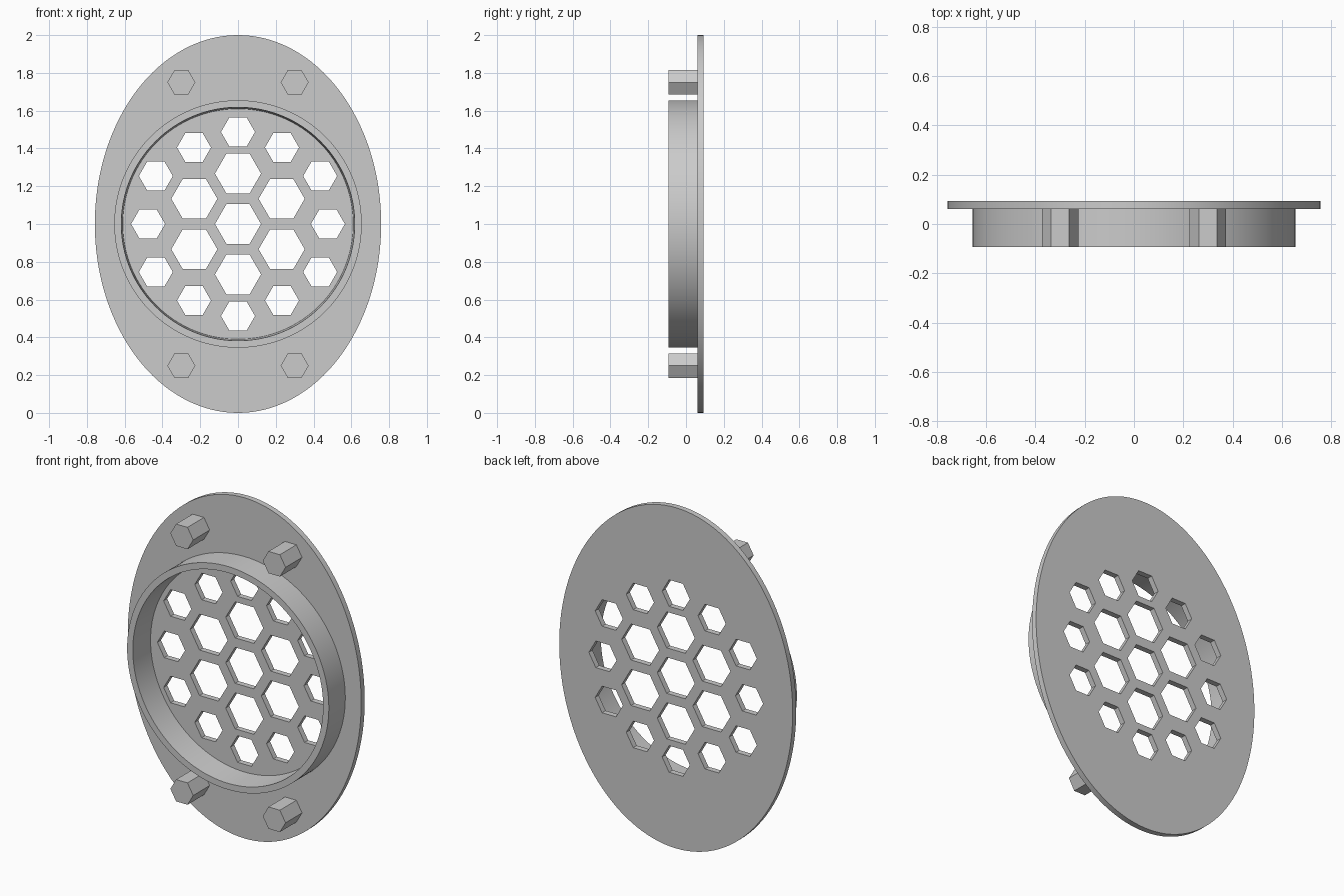
import bpy, bmesh
from math import cos, sin, pi, radians

cube = bpy.data.objects.get("Cube")
if cube:
    bpy.data.objects.remove(cube, do_unlink=True)

GREY = (0.6, 0.6, 0.6, 1)
grey = bpy.data.materials.new("plain_grey")
grey.use_nodes = True
grey.diffuse_color = GREY
grey.node_tree.nodes["Principled BSDF"].inputs["Base Color"].default_value = GREY

FRONT, FACE, BACK = -0.093, 0.06, 0.093   # depths along y
MID = 1.0                                 # height of the centre


def loop(bm, cx, cz, rx, rz, y, sides):
    """Ring of vertices in a plane facing the front."""
    return [bm.verts.new((cx + rx * cos(2 * pi * i / sides), y,
                          cz + rz * sin(2 * pi * i / sides))) for i in range(sides)]


def bridge(bm, a, b):
    for i in range(len(a)):
        j = (i + 1) % len(a)
        bm.faces.new((a[i], a[j], b[j], b[i]))


def prism(bm, cx, cz, rx, rz, y0, y1, sides=6):
    a = loop(bm, cx, cz, rx, rz, y0, sides)
    b = loop(bm, cx, cz, rx, rz, y1, sides)
    bridge(bm, a, b)
    bm.faces.new(a)
    bm.faces.new(b)


def finish(bm, name):
    bmesh.ops.recalc_face_normals(bm, faces=bm.faces[:])
    mesh = bpy.data.meshes.new(name)
    bm.to_mesh(mesh)
    bm.free()
    mesh.materials.append(grey)
    ob = bpy.data.objects.new(name, mesh)
    bpy.context.collection.objects.link(ob)
    return ob


def activate(ob):
    bpy.ops.object.select_all(action='DESELECT')
    ob.select_set(True)
    bpy.context.view_layer.objects.active = ob


# Oval back plate
bm = bmesh.new()
prism(bm, 0, MID, 0.758, 1.0, FACE, BACK, 128)
plate = finish(bm, "oval_plate")

# Hexagonal vent holes: centre, inner six, outer twelve
bm = bmesh.new()
holes = [(0, 0, 0.122)]
holes += [(0.267, 30 + 60 * k, 0.122) for k in range(6)]
outer = [(sx * x, sz * z) for x, z in ((0.233, 0.405), (0.435, 0.254))
         for sx in (-1, 1) for sz in (-1, 1)]
outer += [(0.476, 0), (-0.476, 0), (0, 0.487), (0, -0.487)]
for dist, angle, r in holes:
    a = radians(angle)
    prism(bm, dist * cos(a), MID + dist * sin(a), r, r, FACE - 0.1, BACK + 0.1)
for x, z in outer:
    prism(bm, x, MID + z, 0.09, 0.09, FACE - 0.1, BACK + 0.1)
cutter = finish(bm, "vent_cutter")
cutter.hide_render = True

cut = plate.modifiers.new("vents", 'BOOLEAN')
cut.operation = 'DIFFERENCE'
cut.solver = 'EXACT'
cut.object = cutter
activate(plate)
bpy.ops.object.modifier_apply(modifier=cut.name)
bpy.data.objects.remove(cutter, do_unlink=True)
bpy.ops.object.shade_smooth_by_angle(angle=radians(30))

# Raised collar with a slightly tapered bore
bm = bmesh.new()
rings = [loop(bm, 0, MID, r, r, y, 128) for r, y in
         ((0.655, FACE), (0.655, FRONT), (0.618, FRONT), (0.61, FACE))]
for k in range(4):
    bridge(bm, rings[k], rings[(k + 1) % 4])
collar = finish(bm, "collar")
activate(collar)
bpy.ops.object.shade_smooth_by_angle(angle=radians(30))

# Four hexagonal pegs
for sx, side in ((1, "left"), (-1, "right")):
    for sz, level in ((1, "upper"), (-1, "lower")):
        bm = bmesh.new()
        prism(bm, sx * 0.3, MID + sz * 0.75, 0.074, 0.074, FRONT, FACE)
        finish(bm, f"{level}_{side}_peg")
